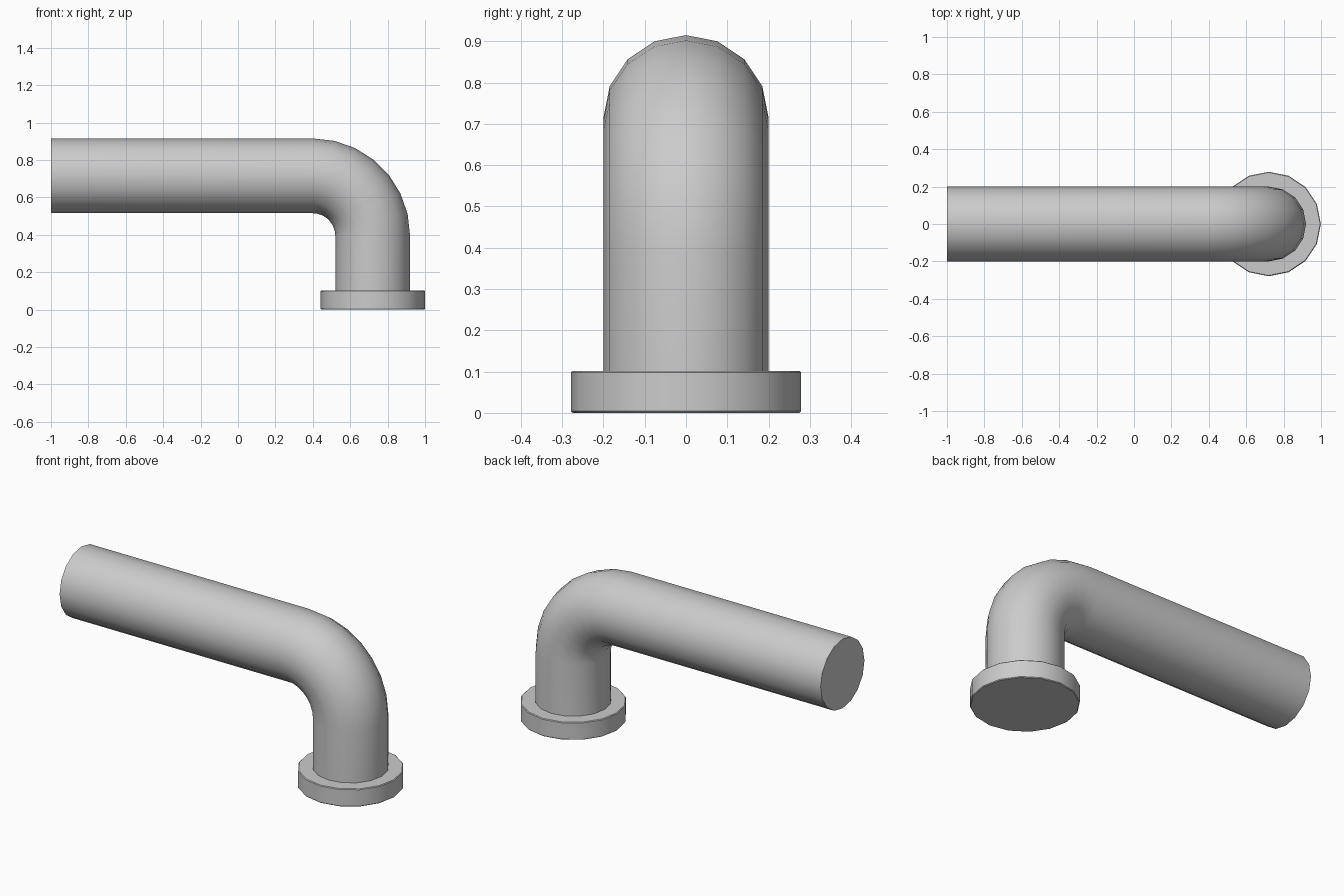
import bpy, bmesh
from math import sin, cos, pi, radians

if "Cube" in bpy.data.objects:
    bpy.data.objects.remove(bpy.data.objects["Cube"])

SIDES, BEND_STEPS = 16, 7
PIPE_R, BEND_R = 0.2, 0.32
AXIS_X, AXIS_Z = 0.72, 0.715


def finish(name, bm):
    bmesh.ops.recalc_face_normals(bm, faces=bm.faces[:])
    mesh = bpy.data.meshes.new(name)
    bm.to_mesh(mesh)
    bm.free()
    obj = bpy.data.objects.new(name, mesh)
    bpy.context.collection.objects.link(obj)
    bpy.ops.object.select_all(action='DESELECT')
    obj.select_set(True)
    bpy.context.view_layer.objects.active = obj
    bpy.ops.object.shade_smooth_by_angle(angle=radians(30))
    return obj


def loft(name, rings):
    """Skin a list of closed rings and cap both ends."""
    bm = bmesh.new()
    loops = [[bm.verts.new(p) for p in ring] for ring in rings]
    for a, b in zip(loops, loops[1:]):
        for i in range(SIDES):
            j = (i + 1) % SIDES
            bm.faces.new((a[i], a[j], b[j], b[i]))
    bm.faces.new(loops[0])
    bm.faces.new(loops[-1])
    return finish(name, bm)


def pipe_ring(x, z, tilt):
    """Cross-section; tilt 0 faces along x, tilt 90 degrees faces down."""
    ring = []
    for i in range(SIDES):
        a = 2 * pi * i / SIDES
        out = PIPE_R * cos(a)
        ring.append((x + out * sin(tilt), PIPE_R * sin(a), z + out * cos(tilt)))
    return ring


# Pipe: horizontal run, quarter bend, vertical drop
cx, cz = AXIS_X - BEND_R, AXIS_Z - BEND_R
rings = [pipe_ring(-1, AXIS_Z, 0)]
for k in range(BEND_STEPS + 1):
    t = pi / 2 * k / BEND_STEPS
    rings.append(pipe_ring(cx + BEND_R * sin(t), cz + BEND_R * cos(t), t))
rings.append(pipe_ring(AXIS_X, 0.05, pi / 2))
loft("bent_pipe", rings)

# Base flange with slightly softened rims
flange = [[(AXIS_X + r * cos(2 * pi * i / SIDES), r * sin(2 * pi * i / SIDES), z)
           for i in range(SIDES)]
          for r, z in ((0.275, 0), (0.279, 0.004), (0.279, 0.098), (0.275, 0.102))]
loft("base_flange", flange)
